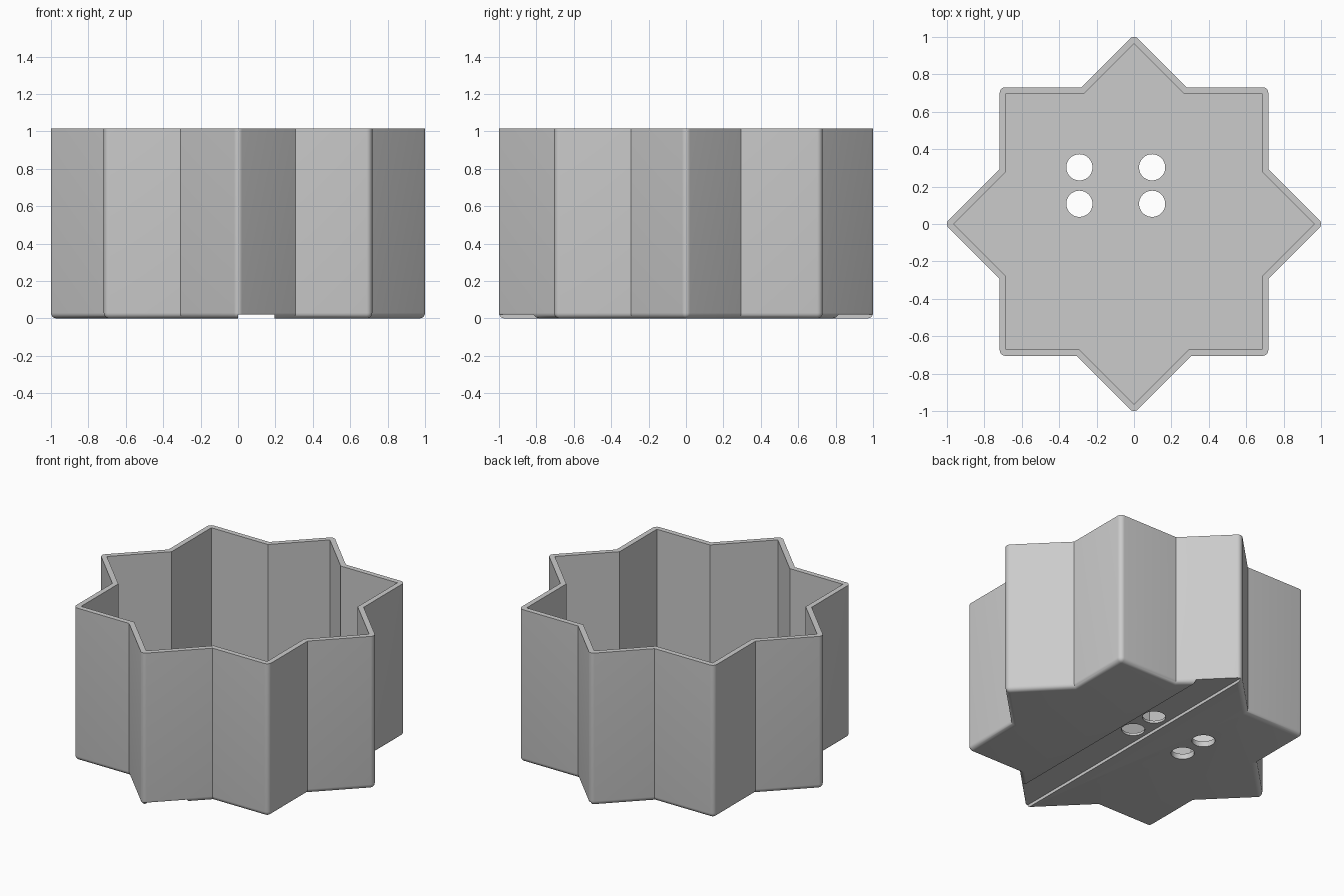
import bpy, bmesh, math
from mathutils import Vector

cube = bpy.data.objects.get("Cube")
if cube:
    bpy.data.objects.remove(cube, do_unlink=True)

HEIGHT, WALL, FLOOR, FILLET = 1.015, 0.034, 0.036, 0.03
SQUARE, DIAMOND, SHIFT = 0.718, 1.0125, 0.013   # half side, tip distance, square offset in y

grey = bpy.data.materials.new("plain grey")
grey.use_nodes = True
grey.diffuse_color = (0.6, 0.6, 0.6, 1)
grey.node_tree.nodes["Principled BSDF"].inputs["Base Color"].default_value = (0.6, 0.6, 0.6, 1)


def star_outline(inset):
    """Eight-pointed star: a square joined with a diamond, both inset evenly."""
    s, d = SQUARE - inset, DIAMOND - inset * math.sqrt(2)
    top, low = s + SHIFT, s - SHIFT
    right = [(0, -d), (d - low, -low), (s, -low), (s, s - d),
             (d, 0), (s, d - s), (s, top), (d - top, top), (0, d)]
    return right + [(-x, y) for x, y in reversed(right[1:-1])]


def star_prism(name, inset, bottom, top, fillet=0):
    bm = bmesh.new()
    base = bm.faces.new([bm.verts.new((x, y, bottom)) for x, y in star_outline(inset)])
    lift = bmesh.ops.extrude_face_region(bm, geom=[base], use_keep_orig=True)
    moved = [v for v in lift["geom"] if isinstance(v, bmesh.types.BMVert)]
    bmesh.ops.translate(bm, verts=moved, vec=Vector((0, 0, top - bottom)))
    bmesh.ops.recalc_face_normals(bm, faces=bm.faces)
    if fillet:
        # Round the outward vertical corners and the bottom rim
        edges = []
        for e in bm.edges:
            upright = abs(e.verts[0].co.z - e.verts[1].co.z) > 0.1
            at_bottom = max(v.co.z for v in e.verts) < bottom + 0.01
            if at_bottom or (upright and e.is_convex):
                edges.append(e)
        bmesh.ops.bevel(bm, geom=edges, offset=fillet, offset_type='OFFSET',
                        segments=6, profile=0.5, affect='EDGES', clamp_overlap=False)
    mesh = bpy.data.meshes.new(name)
    bm.to_mesh(mesh)
    bm.free()
    obj = bpy.data.objects.new(name, mesh)
    bpy.context.collection.objects.link(obj)
    return obj


# Star-shaped pot and the tools that hollow it
pot = star_prism("star_pot", 0, 0, HEIGHT, FILLET)
pot.data.materials.append(grey)
cutters = [star_prism("cavity_cutter", WALL, FLOOR, HEIGHT + 0.2)]

# Shallow channel running under the base
bpy.ops.mesh.primitive_cube_add(size=1, location=(0.0975, 0, -0.04))
channel = bpy.context.object
channel.name = "channel_cutter"
channel.scale = (0.195, 2.4, 0.12)
cutters.append(channel)

# Four drainage holes
for x in (-0.292, 0.097):
    for y in (0.108, 0.303):
        bpy.ops.mesh.primitive_cylinder_add(vertices=48, radius=0.07, depth=0.3, location=(x, y, 0))
        hole = bpy.context.object
        hole.name = "drain_hole_cutter"
        cutters.append(hole)

# Apply every cut, then remove the tools
bpy.ops.object.select_all(action='DESELECT')
pot.select_set(True)
bpy.context.view_layer.objects.active = pot
for cutter in cutters:
    cutter.hide_render = True
    cut = pot.modifiers.new("cut", 'BOOLEAN')
    cut.operation = 'DIFFERENCE'
    cut.solver = 'EXACT'
    cut.object = cutter
    bpy.ops.object.modifier_apply(modifier=cut.name)
for cutter in cutters:
    bpy.data.objects.remove(cutter, do_unlink=True)

bpy.ops.object.shade_smooth_by_angle(angle=math.radians(30))
